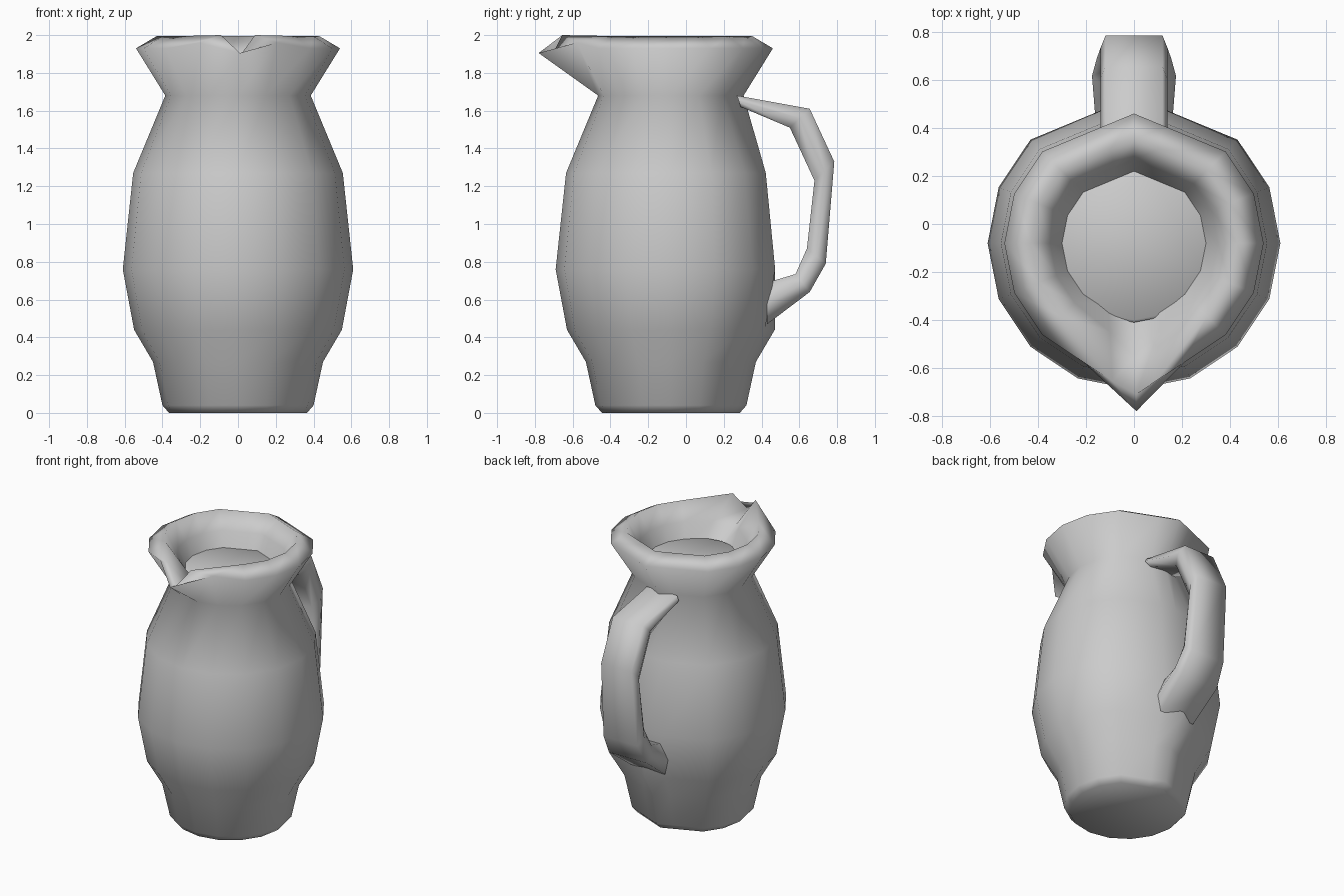
import bpy, bmesh
from math import sin, cos, pi

cube = bpy.data.objects.get("Cube")
if cube:
    bpy.data.objects.remove(cube)

clay = bpy.data.materials.new("grey clay")
clay.use_nodes = True
GREY = (0.6, 0.6, 0.6, 1)
clay.diffuse_color = GREY
clay.node_tree.nodes["Principled BSDF"].inputs["Base Color"].default_value = GREY

CY = -0.08           # centre of the body in y
N = 16
BACK, FRONT = 4, 12  # ring indices at the back and the spout


def loft(name, rings, cap_first=False, cap_last=False):
    """Skin a list of closed rings with quads."""
    bm = bmesh.new()
    vr = [[bm.verts.new(p) for p in ring] for ring in rings]
    for a, b in zip(vr, vr[1:]):
        for i in range(len(a)):
            j = (i + 1) % len(a)
            bm.faces.new((a[i], a[j], b[j], b[i]))
    if cap_first:
        bm.faces.new(vr[0][::-1])
    if cap_last:
        bm.faces.new(vr[-1])
    bmesh.ops.recalc_face_normals(bm, faces=bm.faces)
    me = bpy.data.meshes.new(name)
    bm.to_mesh(me)
    bm.free()
    me.materials.append(clay)
    ob = bpy.data.objects.new(name, me)
    bpy.context.collection.objects.link(ob)
    for p in me.polygons:
        p.use_smooth = True
    return ob


def ring(r, z, flat=False):
    pts = [[r * cos(2 * pi * i / N), CY + r * sin(2 * pi * i / N), z] for i in range(N)]
    # The back is faceted more coarsely than the rest
    for i, s in ((BACK - 1, 1), (BACK + 1, -1)):
        pts[i] = [s * 0.23 * r, CY + 0.905 * r, z]
    if flat:
        pts[BACK][1] = CY + 0.905 * r
    return pts


# Jug body: outer wall, rim, then the inner wall of the mouth
profile = [(0.365, 0), (0.40, 0.04), (0.45, 0.27), (0.55, 0.44), (0.61, 0.76),
           (0.555, 1.27), (0.385, 1.68), (0.54, 1.93), (0.43, 1.995),
           (0.35, 1.88), (0.28, 1.74)]
rings = [ring(r, z, flat=0.7 < z < 1.3) for r, z in profile]
outer, top, inner, throat = rings[7:]

# Spout: pull the front of the rim out and sink a groove behind the tip
outer[FRONT] = [0.01, -0.78, 1.905]
top[FRONT] = [0.01, -0.71, 1.89]
inner[FRONT] = [0, -0.55, 1.83]
throat[FRONT] = [0, -0.39, 1.74]
for i, s in ((FRONT + 1, 1), (FRONT - 1, -1)):
    outer[i][2] = 1.96
    top[i] = [s * 0.09, -0.655, 2.0]
    inner[i] = [s * 0.10, -0.45, 1.88]
loft("jug_body", rings, cap_first=True)

# Flat surface closing the mouth
loft("contents", [ring(0.33, 1.77), ring(0.32, 1.78)], cap_last=True)

# Handle: pairs of outer and inner (y, z) points with a half width
path = [((0.27, 1.68), (0.29, 1.62), 0.14),
        ((0.655, 1.61), (0.55, 1.51), 0.14),
        ((0.785, 1.33), (0.68, 1.23), 0.14),
        ((0.74, 0.79), (0.64, 0.87), 0.155),
        ((0.655, 0.64), (0.58, 0.735), 0.175),
        ((0.43, 0.47), (0.43, 0.69), 0.16)]
sections = []
for (oy, oz), (iy, iz), w in path:
    my, mz = (oy + iy) / 2, (oz + iz) / 2
    right = [(0.85 * w, oy, oz), (w, my, mz), (0.75 * w, iy, iz)]
    sections.append(right + [(-x, y, z) for x, y, z in reversed(right)])
loft("handle", sections)
